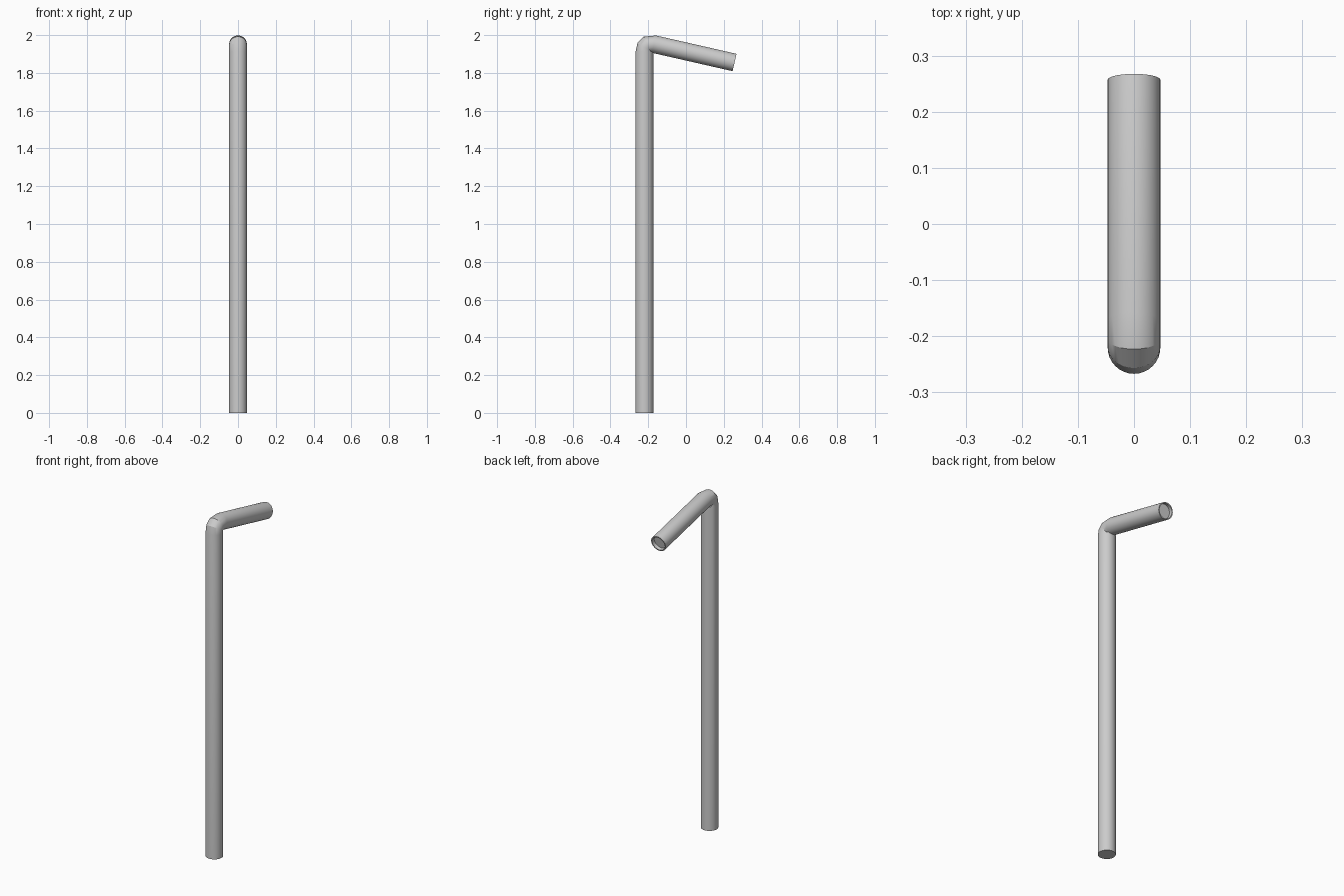
import bpy, bmesh
from math import sin, cos, pi, radians
from mathutils import Vector

if "Cube" in bpy.data.objects:
    bpy.data.objects.remove(bpy.data.objects["Cube"])

SIDES = 32
R = 0.047

bm = bmesh.new()


def ring(y, z, tilt, r):
    """Circle around a path point; tilt = lean of the path from vertical towards +y."""
    t = radians(tilt)
    side = Vector((0, cos(t), -sin(t)))
    out = []
    for i in range(SIDES):
        a = 2 * pi * i / SIDES
        out.append(bm.verts.new(Vector((0, y, z)) + side * (r * cos(a)) + Vector((r * sin(a), 0, 0))))
    return out


# Path of the pipe: post, tight bend, drooping arm, then rim and recessed end
TILT = 103
d = Vector((0, sin(radians(TILT)), cos(radians(TILT))))
tip = Vector((0, 0.257, 1.855))
floor = tip - d * 0.02
path = [
    (-0.22, 0.0, 0, R),
    (-0.22, 1.912, 0, R),
    (-0.217, 1.934, 32, R),
    (-0.204, 1.949, 66, R),
    (-0.169, 1.952, TILT, R),
    (tip.y, tip.z, TILT, R),
    (tip.y, tip.z, TILT, 0.041),
    (floor.y, floor.z, TILT, 0.041),
]
rings = [ring(*p) for p in path]
for a, b in zip(rings, rings[1:]):
    for i in range(SIDES):
        j = (i + 1) % SIDES
        bm.faces.new((a[i], a[j], b[j], b[i]))

# Closed base and recessed end plate
bm.faces.new(rings[0])
bm.faces.new(rings[-1])
bmesh.ops.recalc_face_normals(bm, faces=bm.faces)

mesh = bpy.data.meshes.new("bent_pipe")
bm.to_mesh(mesh)
bm.free()
pipe = bpy.data.objects.new("bent_pipe", mesh)
bpy.context.collection.objects.link(pipe)
bpy.context.view_layer.objects.active = pipe
pipe.select_set(True)
bpy.ops.object.shade_smooth_by_angle(angle=radians(25))
